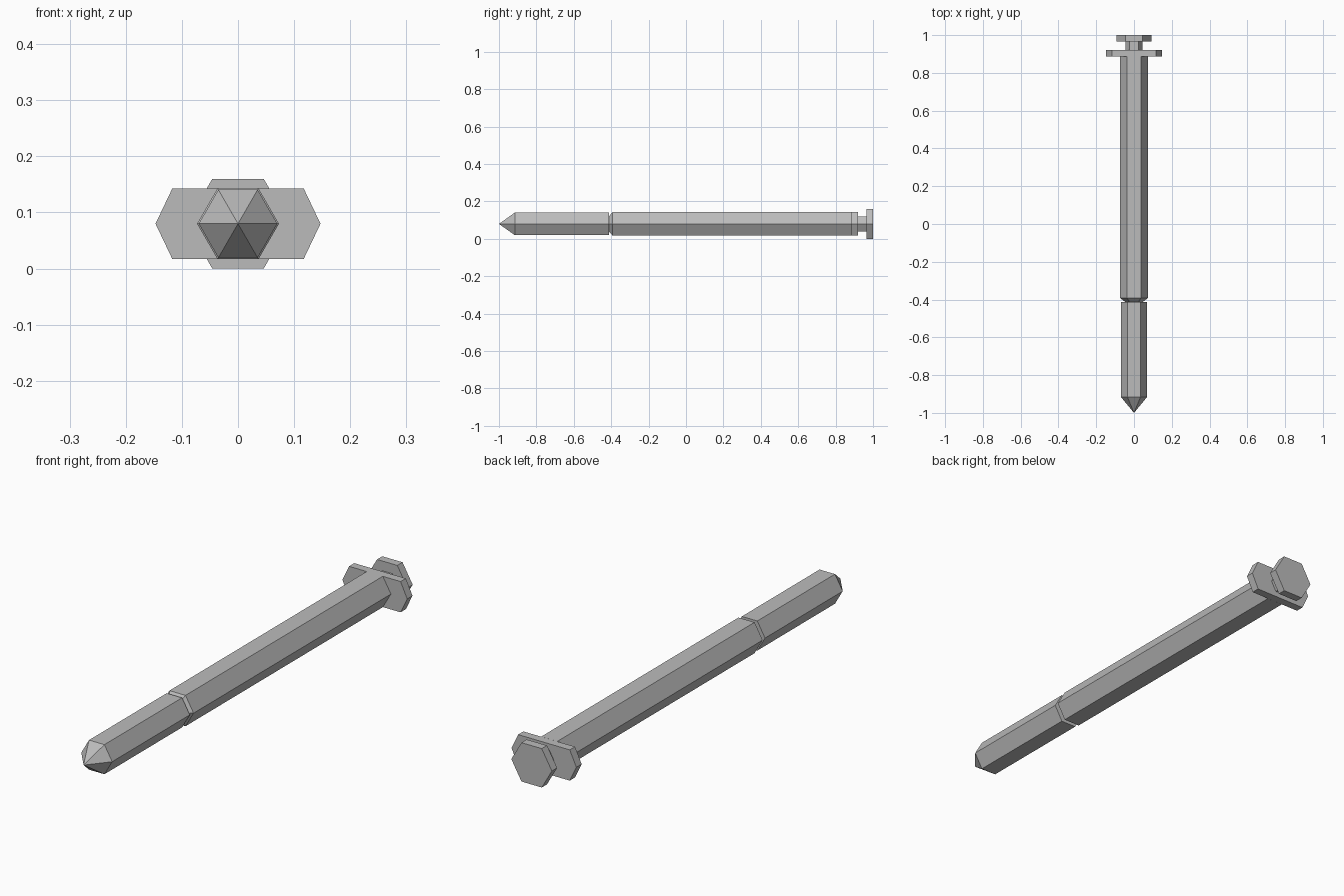
import bpy
import bmesh
from math import cos, sin, pi

cube = bpy.data.objects.get("Cube")
if cube:
    bpy.data.objects.remove(cube, do_unlink=True)

AXIS_Z = 0.08

grey = bpy.data.materials.new("plain grey")
grey.use_nodes = True
colour = (0.5, 0.5, 0.5, 1)
grey.diffuse_color = colour
grey.node_tree.nodes["Principled BSDF"].inputs["Base Color"].default_value = colour


def hexagon(radius):
    """Corners of a hexagon with points to the left and right."""
    return [(radius * cos(i * pi / 3), radius * sin(i * pi / 3)) for i in range(6)]


def loft(name, sections):
    """Join (y, outline) sections along y; an outline of None is a point."""
    bm = bmesh.new()
    rings = [[bm.verts.new((x, y, AXIS_Z + z)) for x, z in outline or [(0, 0)]]
             for y, outline in sections]
    for a, b in zip(rings, rings[1:]):
        n = max(len(a), len(b))
        for i in range(n):
            j = (i + 1) % n
            if len(a) == 1:
                bm.faces.new((a[0], b[j], b[i]))
            else:
                bm.faces.new((a[i], a[j], b[j], b[i]))
    for ring in (rings[0], rings[-1]):
        if len(ring) > 1:
            bm.faces.new(ring)
    bmesh.ops.recalc_face_normals(bm, faces=bm.faces)
    mesh = bpy.data.meshes.new(name)
    bm.to_mesh(mesh)
    bm.free()
    mesh.materials.append(grey)
    obj = bpy.data.objects.new(name, mesh)
    bpy.context.collection.objects.link(obj)
    return obj


# Pointed cap over the tip
loft("tip_cap", [(-1, None), (-0.915, hexagon(0.07)), (-0.412, hexagon(0.07))])

# Long barrel with a tapered neck entering the cap
loft("barrel", [(-0.414, hexagon(0.045)), (-0.392, hexagon(0.073)),
                (0.886, hexagon(0.073))])

# Wide finger flange
flange = [(0.147, 0), (0.117, 0.063), (-0.117, 0.063),
          (-0.147, 0), (-0.117, -0.063), (0.117, -0.063)]
loft("finger_flange", [(0.886, flange), (0.92, flange)])

# Plunger rod and thumb disc
loft("plunger_rod", [(0.92, hexagon(0.046)), (0.966, hexagon(0.046))])
loft("thumb_disc", [(0.966, hexagon(0.092)), (1, hexagon(0.092))])
